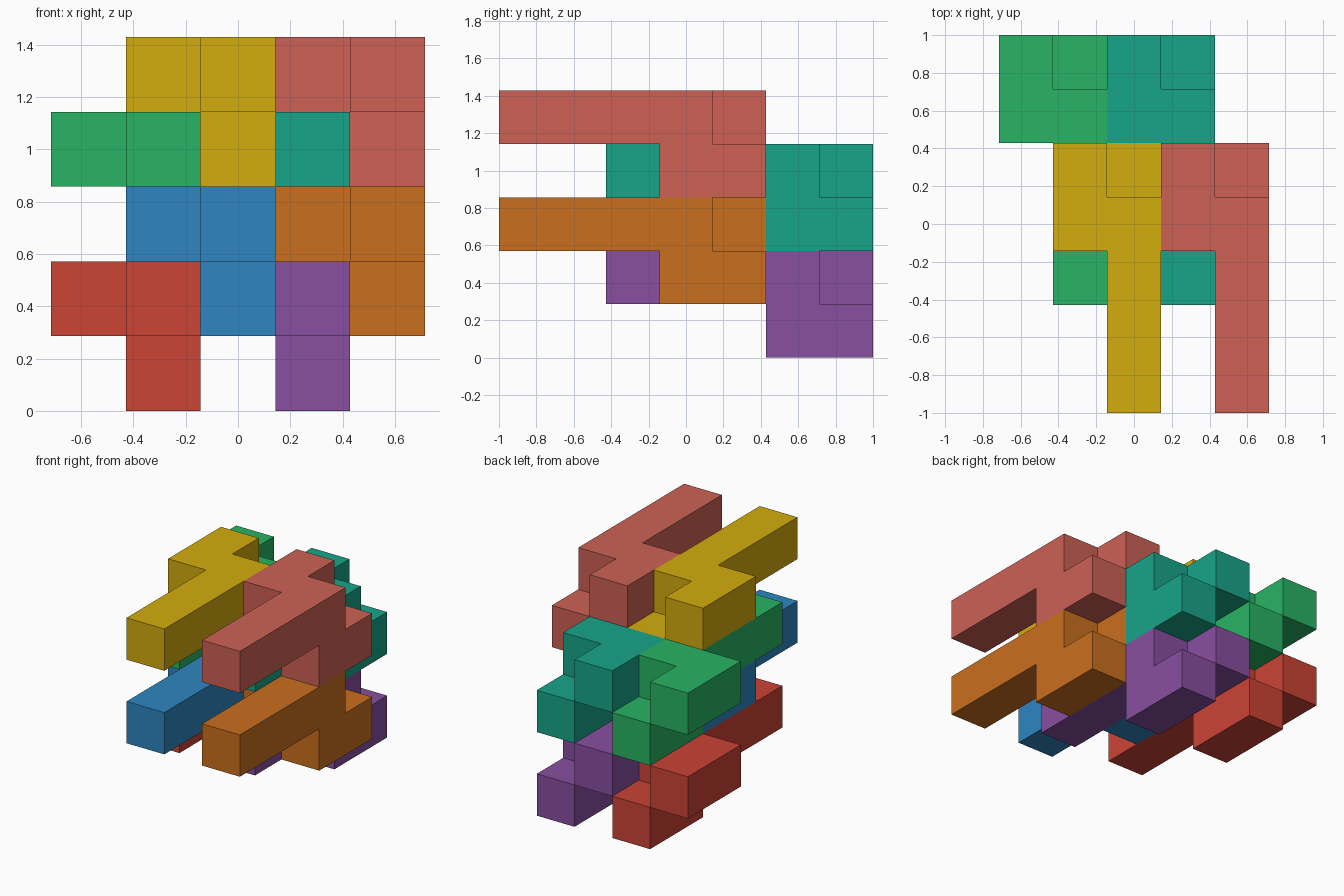
import bpy, bmesh, math
from mathutils import Vector

if "Cube" in bpy.data.objects:
    bpy.data.objects.remove(bpy.data.objects["Cube"])

U = 2 / 7                                    # edge of one unit cell
ORIGIN = Vector((-2.5 * U, -3.5 * U, 0))     # corner of the 5 x 7 x 5 cell grid

# One interlocking piece: long bar, side hook and lower hook
PIECE = [(1, 0, 1), (1, 1, 1), (1, 2, 1), (1, 3, 1),
         (0, 3, 1), (0, 4, 1),
         (1, 3, 0), (1, 4, 0)]


def linear(hex_code):
    rgb = [int(hex_code[i:i + 2], 16) / 255 for i in (0, 2, 4)]
    return [c / 12.92 if c <= 0.04045 else ((c + 0.055) / 1.055) ** 2.4 for c in rgb] + [1]


def add_cell_face(bm, cell, axis, side):
    """Outward-facing square on one side of a unit cell."""
    b, c = (axis + 1) % 3, (axis + 2) % 3
    ring = [(0, 0), (1, 0), (1, 1), (0, 1)]
    if side < 0:
        ring.reverse()
    verts = []
    for s, t in ring:
        p = Vector(cell)
        p[axis] += side > 0
        p[b] += s
        p[c] += t
        verts.append(bm.verts.new(ORIGIN + p * U))
    bm.faces.new(verts)


def make_piece(name, offset, hex_code):
    cells = {tuple(a + b for a, b in zip(c, offset)) for c in PIECE}
    bm = bmesh.new()
    for cell in sorted(cells):
        for axis in range(3):
            for side in (-1, 1):
                neighbour = list(cell)
                neighbour[axis] += side
                if tuple(neighbour) not in cells:
                    add_cell_face(bm, cell, axis, side)
    # Weld the skin and merge coplanar squares into clean flat faces
    bmesh.ops.remove_doubles(bm, verts=bm.verts[:], dist=1e-4)
    bmesh.ops.dissolve_limit(bm, angle_limit=math.radians(1),
                             verts=bm.verts[:], edges=bm.edges[:])
    mesh = bpy.data.meshes.new(name)
    bm.to_mesh(mesh)
    bm.free()
    mat = bpy.data.materials.new(name + "_paint")
    mat.diffuse_color = linear(hex_code)
    mat.use_nodes = True
    mat.node_tree.nodes["Principled BSDF"].inputs["Base Color"].default_value = mat.diffuse_color
    mesh.materials.append(mat)
    obj = bpy.data.objects.new(name, mesh)
    bpy.context.collection.objects.link(obj)


# Front and rear stacks: each a 2 x 2 array of the same piece
FRONT = [("blue", "2E86C1"), ("orange", "CA6F1E"), ("yellow", "D4AC0D"), ("salmon", "CD6155")]
REAR = [("red", "CB4335"), ("purple", "884EA0"), ("green", "28B463"), ("teal", "17A589")]
for colours, start in ((FRONT, (1, 0, 1)), (REAR, (0, 2, 0))):
    for n, (colour, code) in enumerate(colours):
        offset = (start[0] + 2 * (n % 2), start[1], start[2] + 2 * (n // 2))
        make_piece(colour + "_piece", offset, code)
